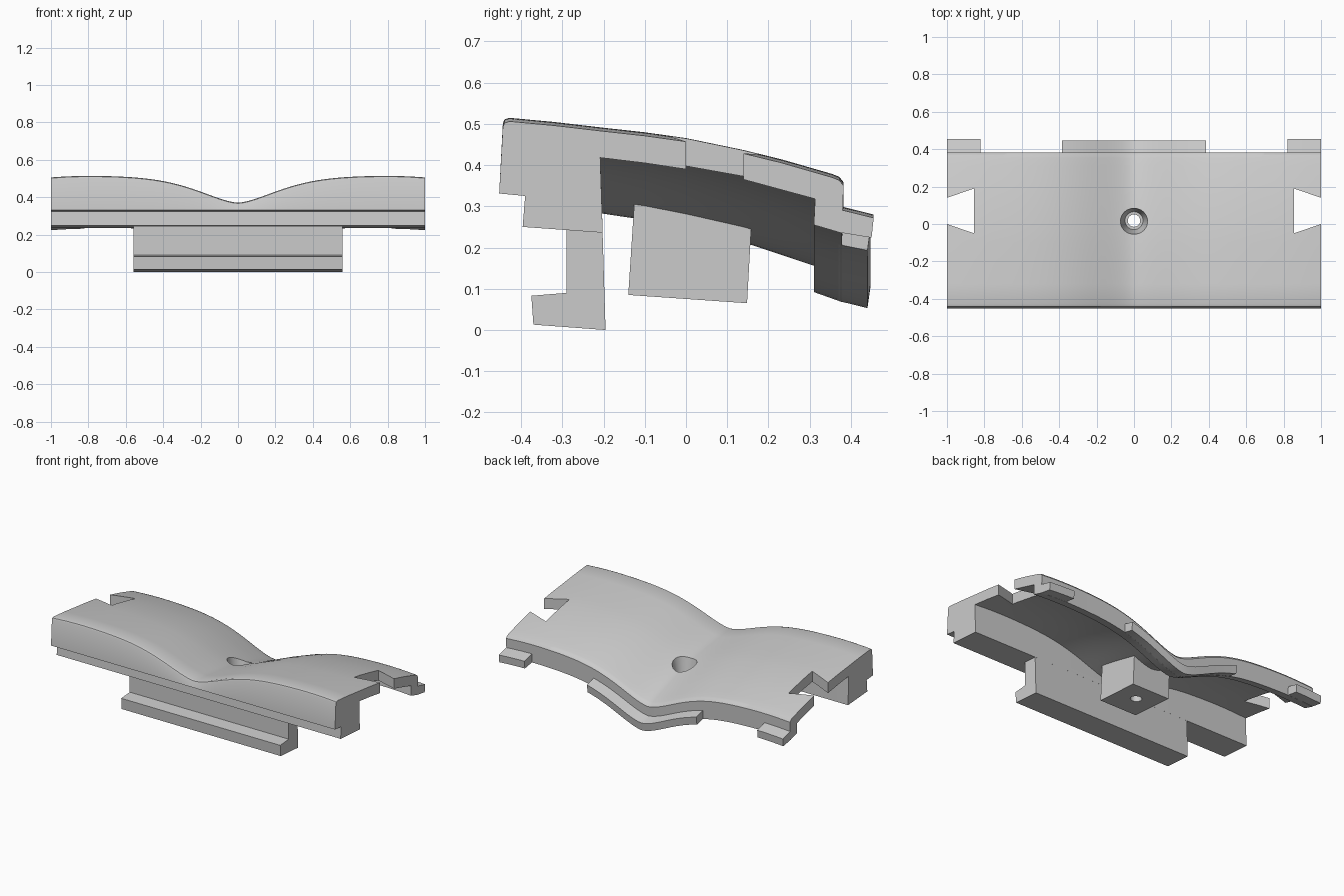
import bpy, bmesh, math

if "Cube" in bpy.data.objects:
    bpy.data.objects.remove(bpy.data.objects["Cube"])

# Single grey plastic
grey = bpy.data.materials.new("light_grey")
grey.use_nodes = True
colour = (0.6, 0.6, 0.6, 1)
grey.diffuse_color = colour
grey.node_tree.nodes["Principled BSDF"].inputs["Base Color"].default_value = colour


def make(name, bm):
    bmesh.ops.recalc_face_normals(bm, faces=bm.faces)
    mesh = bpy.data.meshes.new(name)
    bm.to_mesh(mesh)
    bm.free()
    ob = bpy.data.objects.new(name, mesh)
    bpy.context.collection.objects.link(ob)
    mesh.materials.append(grey)
    return ob


def sag(x, y):
    """Height change of the wavy shell: central valley and drooping ends."""
    a = abs(x)
    valley = 0.145 * (1 + 0.42 * max(0, y + 0.15)) * math.exp(-(a / 0.3) ** 1.6)
    return 0.01 * (1 - (max(0, a - 0.75) / 0.25) ** 2) - valley


def loft(name, ring, x0, x1, steps=1, wavy=True):
    """Sweep a (y, z) ring along x; a third value of 0 keeps a point straight."""
    bm = bmesh.new()
    rows = []
    for i in range(steps + 1):
        x = x0 + (x1 - x0) * i / steps
        row = []
        for p in ring:
            follow = wavy and len(p) == 2
            row.append(bm.verts.new((x, p[0], p[1] + (sag(x, p[0]) if follow else 0))))
        rows.append(row)
    n = len(ring)
    for a, b in zip(rows, rows[1:]):
        for j in range(n):
            k = (j + 1) % n
            bm.faces.new((a[j], a[k], b[k], b[j]))
    bm.faces.new(rows[0])
    bm.faces.new(rows[-1])
    return make(name, bm)


def cut(ob, cutter):
    mod = ob.modifiers.new("cut", "BOOLEAN")
    mod.operation = "DIFFERENCE"
    mod.solver = "EXACT"
    mod.object = cutter
    bpy.context.view_layer.objects.active = ob
    bpy.ops.object.modifier_apply(modifier=mod.name)


# Wavy shell with its thick front beam and rear lip
top = [(-0.444, 0.493), (-0.44, 0.502), (-0.428, 0.506), (-0.32, 0.496), (-0.2, 0.482),
       (-0.1, 0.471), (0, 0.457), (0.14, 0.428), (0.23, 0.406), (0.31, 0.383),
       (0.355, 0.37), (0.372, 0.363), (0.382, 0.35)]
back = [(0.378, 0.235), (0.31, 0.255)]
under = [(0.313, 0.318), (0.14, 0.365), (0, 0.39), (-0.1, 0.405), (-0.208, 0.418)]
beam = [(-0.202, 0.236, 0), (-0.396, 0.25, 0), (-0.39, 0.325, 0), (-0.453, 0.331, 0)]
shell = loft("shell", top + back + under + beam, -1, 1, 80)

# Hooked rail below the beam
rail = loft("hook_rail", [(-0.29, 0.27), (-0.29, 0.09), (-0.375, 0.083), (-0.37, 0.013),
                          (-0.195, 0), (-0.203, 0.26)], -0.56, 0.56, wavy=False)

# Screw block under the valley
block = loft("screw_block", [(-0.125, 0.315), (0.158, 0.245), (0.148, 0.065),
                             (-0.14, 0.085)], -0.13, 0.13, wavy=False)

# Rear tabs
mid_tab = loft("middle_tab", [(0.37, 0.293), (0.447, 0.274), (0.44, 0.224), (0.37, 0.237)],
               -0.385, 0.385, 30)
end_ring = [(0.37, 0.293), (0.455, 0.272), (0.45, 0.224), (0.37, 0.237)]
tabs = [loft(side + "_tab", end_ring, s * 0.82, s, 6)
        for side, s in (("left", 1), ("right", -1))]

# Countersunk screw hole
bm = bmesh.new()
segs = 32
rows = []
for r, z in [(0.033, -0.1), (0.033, 0.2), (0.048, 0.2), (0.076, 0.34), (0.076, 0.6)]:
    rows.append([bm.verts.new((r * math.cos(math.tau * i / segs),
                               0.018 + r * math.sin(math.tau * i / segs), z))
                 for i in range(segs)])
for a, b in zip(rows, rows[1:]):
    for i in range(segs):
        k = (i + 1) % segs
        bm.faces.new((a[i], a[k], b[k], b[i]))
bm.faces.new(rows[0])
bm.faces.new(rows[-1])
cutters = [make("hole_cutter", bm)]
cut(shell, cutters[0])
cut(block, cutters[0])

# Dovetail notches in both ends
for s in (1, -1):
    bm = bmesh.new()
    outline = [(0.855, -0.05), (1, 0), (1.1, 0.035), (1.1, 0.105), (1, 0.14), (0.855, 0.19)]
    face = bm.faces.new([bm.verts.new((s * x, y, 0.1)) for x, y in outline])
    ext = bmesh.ops.extrude_face_region(bm, geom=[face])
    bmesh.ops.translate(bm, vec=(0, 0, 0.8),
                        verts=[v for v in ext["geom"] if isinstance(v, bmesh.types.BMVert)])
    cutters.append(make("notch_cutter", bm))
    cut(shell, cutters[-1])

for c in cutters:
    bpy.data.objects.remove(c)

# Smooth shading with crisp edges
bpy.ops.object.select_all(action="DESELECT")
for ob in [shell, rail, block, mid_tab] + tabs:
    ob.select_set(True)
bpy.context.view_layer.objects.active = shell
bpy.ops.object.shade_smooth_by_angle(angle=math.radians(30))
